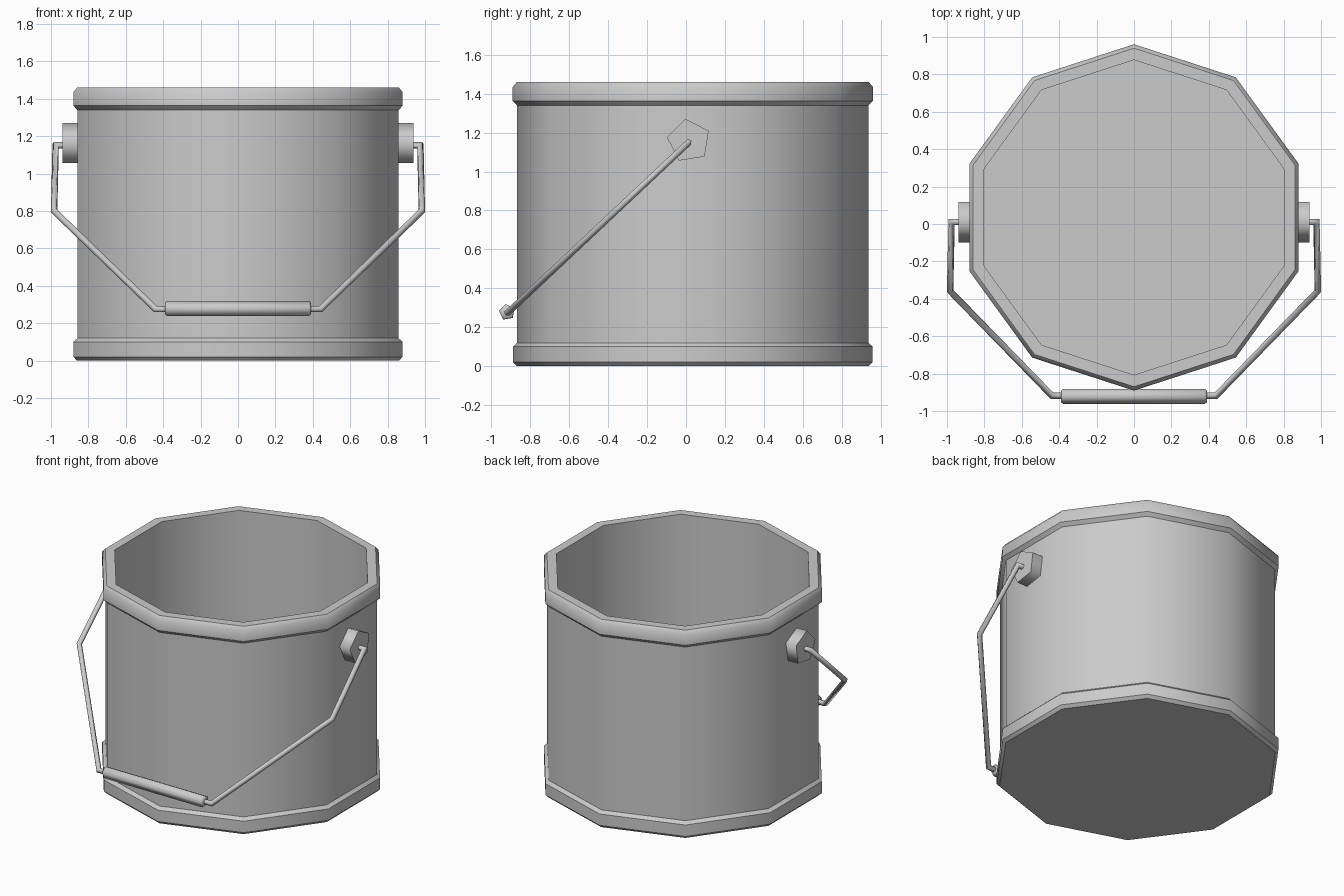
import bpy, bmesh, math
from mathutils import Vector

if "Cube" in bpy.data.objects:
    bpy.data.objects.remove(bpy.data.objects["Cube"])


def skin(name, rings, smooth_deg, mirror=False):
    """Bridge successive rings of points, cap both ends."""
    bm = bmesh.new()
    vs = [[bm.verts.new(p) for p in ring] for ring in rings]
    n = len(vs[0])
    for a, b in zip(vs, vs[1:]):
        for i in range(n):
            j = (i + 1) % n
            bm.faces.new((a[i], a[j], b[j], b[i]))
    bm.faces.new(vs[0][::-1])
    bm.faces.new(vs[-1])
    bmesh.ops.recalc_face_normals(bm, faces=bm.faces)
    me = bpy.data.meshes.new(name)
    bm.to_mesh(me)
    bm.free()
    ob = bpy.data.objects.new(name, me)
    bpy.context.collection.objects.link(ob)
    bpy.ops.object.select_all(action='DESELECT')
    ob.select_set(True)
    bpy.context.view_layer.objects.active = ob
    bpy.ops.object.shade_smooth_by_angle(angle=math.radians(smooth_deg))
    if mirror:
        ob.modifiers.new("mirror", 'MIRROR')
    return ob


def polygon(r, n, start):
    return [(r * math.cos(math.radians(start) + math.tau * k / n),
             r * math.sin(math.radians(start) + math.tau * k / n)) for k in range(n)]


def x_ring(x, y, z, r, n=5, start=27):
    return [Vector((x, y + a, z + b)) for a, b in polygon(r, n, start)]


# Pail: ten-sided wall with bands at foot and rim, hollow inside
profile = [(0.905, 0), (0.925, 0.02), (0.925, 0.10), (0.903, 0.12),
           (0.903, 1.34), (0.926, 1.363), (0.926, 1.435), (0.905, 1.46),
           (0.842, 1.46), (0.842, 0.05)]
skin("bucket_body",
     [[Vector((a, b + 0.035, z)) for a, b in polygon(r, 10, 18)] for r, z in profile], 40)

# Pentagonal lugs on both sides
skin("handle_lug", [x_ring(x, 0.015, 1.158, 0.114) for x in (0.85, 0.938)], 75, True)

# Wire bail: half path swept with mitred corners, mirrored
path = [Vector(p) for p in ((0.92, 0.012, 1.15), (0.975, 0.012, 1.15),
                            (0.983, -0.36, 0.80), (0.44, -0.918, 0.275),
                            (0.36, -0.918, 0.275))]
ring = x_ring(*path[0], 0.018)
rings = [ring]
for i in range(1, len(path)):
    d = (path[i] - path[i - 1]).normalized()
    nxt = (path[i + 1] - path[i]).normalized() if i + 1 < len(path) else d
    m = (d + nxt).normalized()
    ring = [p + d * ((path[i] - p).dot(m) / d.dot(m)) for p in ring]
    rings.append(ring)
skin("bail_wire", rings, 75, True)

# Grip roller with chamfered ends
skin("bail_grip", [x_ring(x, -0.92, 0.277, r) for x, r in
                   ((-0.39, 0.033), (-0.38, 0.042), (0.38, 0.042), (0.39, 0.033))], 75)
